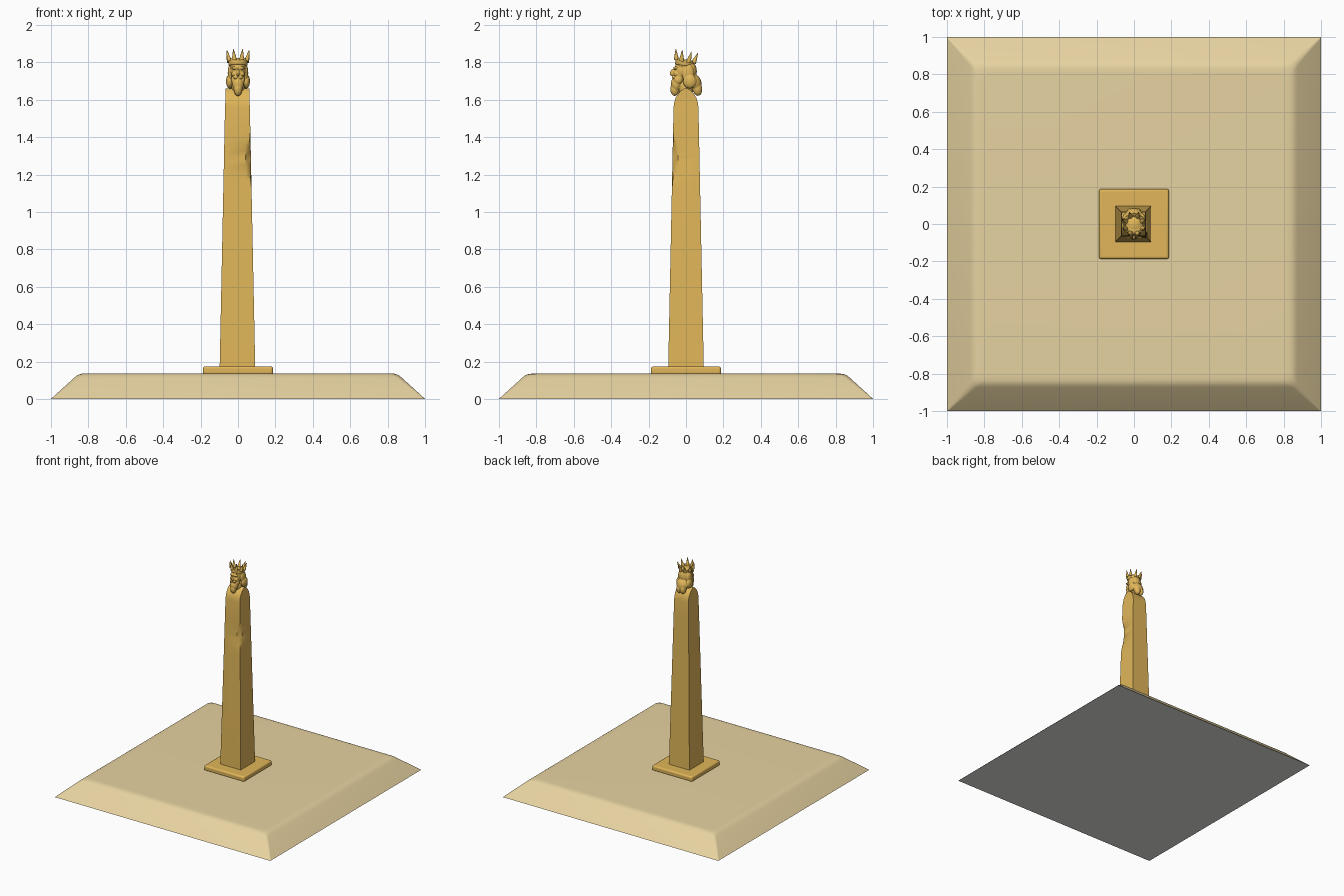
import bpy, bmesh, math
from mathutils import Matrix, Vector

if "Cube" in bpy.data.objects:
    bpy.data.objects.remove(bpy.data.objects["Cube"])


def material(name, rgb):
    m = bpy.data.materials.new(name)
    m.diffuse_color = (*rgb, 1)
    m.use_nodes = True
    m.node_tree.nodes["Principled BSDF"].inputs["Base Color"].default_value = m.diffuse_color
    return m


SAND = material("pale sand", (0.81, 0.66, 0.36))
GOLD = material("golden stone", (0.75, 0.47, 0.10))
GREY = material("light grey", (0.81, 0.79, 0.75))


def finish(name, bm, mat, angle=35, bevel=0, voxel=0):
    bmesh.ops.recalc_face_normals(bm, faces=bm.faces)
    me = bpy.data.meshes.new(name)
    bm.to_mesh(me)
    bm.free()
    ob = bpy.data.objects.new(name, me)
    bpy.context.collection.objects.link(ob)
    me.materials.append(mat)
    if bevel:
        b = ob.modifiers.new("soft edges", 'BEVEL')
        b.width, b.segments, b.limit_method = bevel, 4, 'ANGLE'
        b.angle_limit = math.radians(25)
    if voxel:
        r = ob.modifiers.new("merge", 'REMESH')
        r.mode, r.voxel_size, r.use_smooth_shade = 'VOXEL', voxel, True
        s = ob.modifiers.new("blend", 'SMOOTH')
        s.factor, s.iterations = 0.5, 5
        return ob
    bpy.ops.object.select_all(action='DESELECT')
    bpy.context.view_layer.objects.active = ob
    ob.select_set(True)
    bpy.ops.object.shade_smooth_by_angle(angle=math.radians(angle))
    return ob


def loft(bm, rings):
    vs = [[bm.verts.new(p) for p in r] for r in rings]
    n = len(vs[0])
    for a, b in zip(vs, vs[1:]):
        for i in range(n):
            j = (i + 1) % n
            bm.faces.new((a[i], a[j], b[j], b[i]))
    bm.faces.new(vs[0][::-1])
    bm.faces.new(vs[-1])


def square(h, z, r=0.0, steps=5):
    """Square ring of half width h with corner radius r."""
    if not r:
        return [(-h, -h, z), (h, -h, z), (h, h, z), (-h, h, z)]
    pts = []
    for k, (sx, sy) in enumerate(((1, 1), (-1, 1), (-1, -1), (1, -1))):
        for i in range(steps + 1):
            a = math.pi / 2 * (k + i / steps)
            pts.append((sx * (h - r) + r * math.cos(a),
                        sy * (h - r) + r * math.sin(a), z))
    return pts


# Wide sloping ground base with softened rim and grey underside
bm = bmesh.new()
loft(bm, [square(1, 0, 0.002), square(0.992, 0.008, 0.008),
          square(0.875, 0.114, 0.03), square(0.863, 0.124, 0.035),
          square(0.85, 0.131, 0.04), square(0.835, 0.135, 0.04),
          square(0.81, 0.136, 0.04)])
base = finish("ground_base", bm, SAND, 50)
base.data.materials.append(GREY)
for p in base.data.polygons:
    if p.normal.z < -0.9:
        p.material_index = 1

# Square plinth
bm = bmesh.new()
loft(bm, [square(0.187, 0.13), square(0.187, 0.174)])
finish("plinth", bm, GOLD, 40, 0.012)

# Tapered pillar, chipped on the front right edge, with arched top
CHIP = {1.12: 0, 1.17: 0.004, 1.21: 0.010, 1.25: 0.015, 1.29: 0.018,
        1.33: 0.015, 1.36: 0.009, 1.39: 0.004, 1.43: 0}


def pillar_ring(z, hx, hy, d=0):
    w = 0.4
    return [(x - 0.003, y, z) for x, y in (
        (-hx, -hy), (hx * (1 - w), -hy), (hx - d, -hy + d),
        (hx, -hy * (1 - w)), (hx, hy), (-hx, hy))]


def half(z):
    return 0.095 + (0.066 - 0.095) * (z - 0.17) / (1.58 - 0.17)


bm = bmesh.new()
rings = [pillar_ring(z, half(z), half(z), CHIP.get(z, 0))
         for z in (0.165, *CHIP, 1.56)]
for z, hy in ((1.585, 0.063), (1.61, 0.055), (1.63, 0.043),
              (1.646, 0.029), (1.657, 0.014), (1.661, 0.003)):
    rings.append(pillar_ring(z, 0.065, hy))
loft(bm, rings)
finish("pillar", bm, GOLD, 42)

# Bearded head: ellipsoids (x, y, z, rx, ry, rz, tilt), mirrored when x != 0
FACE = [
    (0, -0.015, 1.755, 0.041, 0.048, 0.056, 0),
    (0, -0.033, 1.735, 0.034, 0.038, 0.048, 0),
    (0, -0.073, 1.745, 0.008, 0.012, 0.020, -20),
    (0.017, -0.056, 1.769, 0.018, 0.012, 0.008, 0),
    (0.022, -0.052, 1.738, 0.013, 0.014, 0.013, 0),
    (0, 0, 1.665, 0.034, 0.042, 0.05, 0),
]
BEARD = [
    (0, -0.052, 1.683, 0.031, 0.029, 0.040, 0),
    (0, -0.060, 1.656, 0.023, 0.024, 0.036, 0),
    (0.012, -0.066, 1.720, 0.014, 0.010, 0.008, 0),
    (0.025, -0.042, 1.706, 0.012, 0.022, 0.022, 0),
]
HAIR = [
    (0, -0.004, 1.785, 0.046, 0.052, 0.028, 0),
    (0.040, 0.010, 1.742, 0.015, 0.032, 0.048, 0),
    (0.045, 0.020, 1.698, 0.019, 0.036, 0.038, 0),
    (0, 0.024, 1.750, 0.044, 0.034, 0.055, 0),
    (0, 0.046, 1.690, 0.048, 0.036, 0.050, 20),
    (0.016, 0.060, 1.660, 0.024, 0.026, 0.040, 10),
]
bm = bmesh.new()
for x, y, z, rx, ry, rz, tilt in FACE + BEARD + HAIR:
    for s in ((1, -1) if x else (1,)):
        mt = (Matrix.Translation((s * x, y, z))
              @ Matrix.Rotation(math.radians(tilt), 4, 'X')
              @ Matrix.Diagonal((rx, ry, rz, 1)))
        bmesh.ops.create_uvsphere(bm, u_segments=24, v_segments=16,
                                  radius=1, matrix=mt)
finish("bearded_head", bm, GOLD, voxel=0.0022)

# Crown: flared band with outward leaning spikes, tipped back
tilt = (Matrix.Translation((0, -0.008, 1.789))
        @ Matrix.Rotation(math.radians(-10), 4, 'X'))
bm = bmesh.new()
profile = [(0.047, -0.008), (0.051, -0.004), (0.050, 0.004), (0.053, 0.026),
           (0.048, 0.026), (0.042, 0.012), (0.004, 0.022)]
N = 32
loft(bm, [[(r * math.cos(2 * math.pi * i / N), r * math.sin(2 * math.pi * i / N), z)
           for i in range(N)] for r, z in profile])
for k in range(8):
    a = 2 * math.pi * (k + 0.5) / 8
    out = Vector((math.cos(a), math.sin(a), 0))
    low = out * 0.050 + Vector((0, 0, 0.016))
    tip = out * 0.065 + Vector((0, 0, 0.072))
    axis = tip - low
    mt = (Matrix.Translation((low + tip) / 2)
          @ axis.to_track_quat('Z', 'Y').to_matrix().to_4x4())
    bmesh.ops.create_cone(bm, cap_ends=True, segments=12, radius1=0.014,
                          radius2=0.0015, depth=axis.length, matrix=mt)
bm.transform(tilt)
finish("crown", bm, GOLD, 60)
